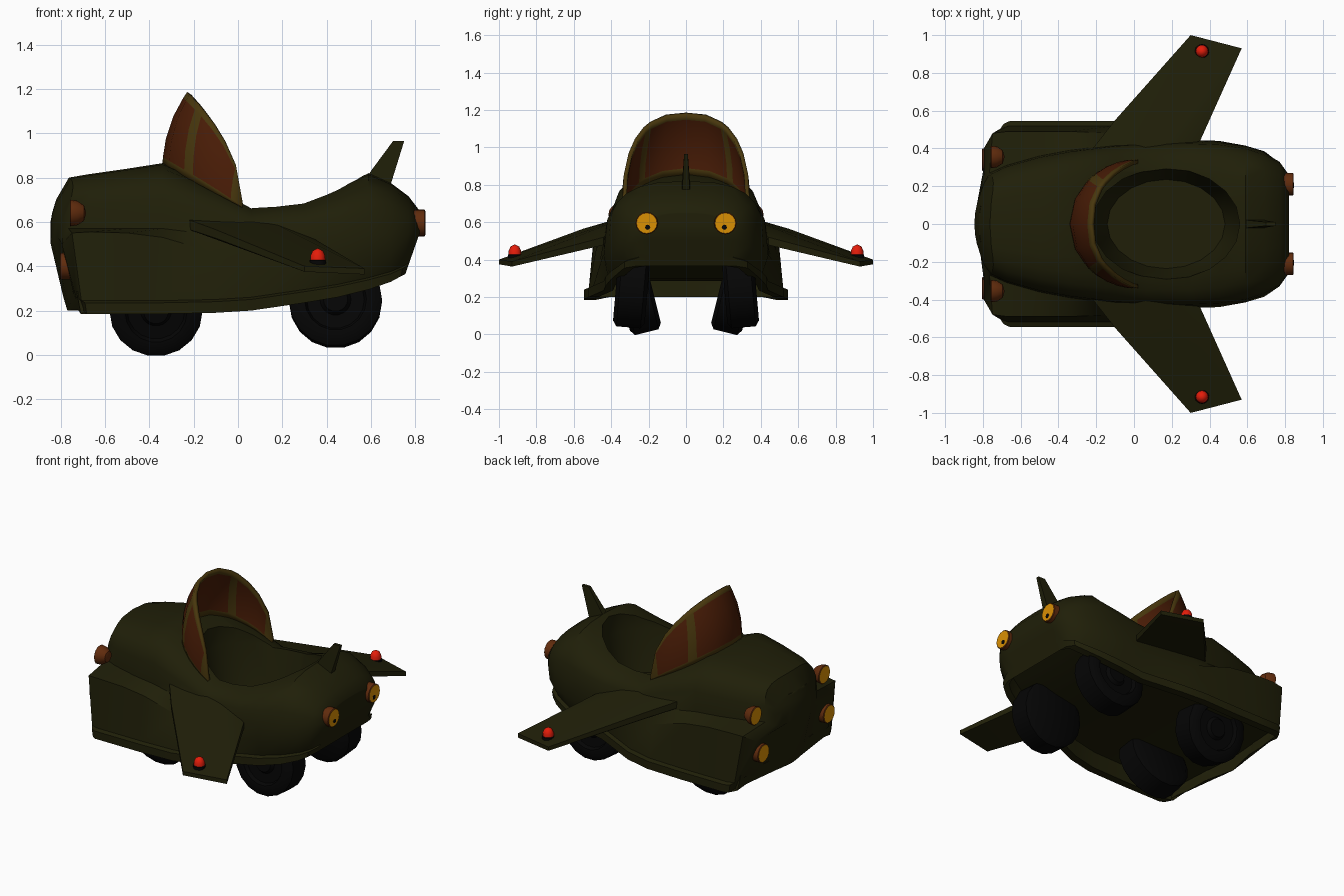
import bpy, bmesh, math
from mathutils import Vector, Matrix

cube = bpy.data.objects.get("Cube")
if cube:
    bpy.data.objects.remove(cube, do_unlink=True)


def material(name, r, g, b):
    m = bpy.data.materials.new(name)
    m.use_nodes = True
    m.diffuse_color = (r, g, b, 1)
    for node in m.node_tree.nodes:
        if node.type == 'BSDF_PRINCIPLED':
            node.inputs["Base Color"].default_value = (r, g, b, 1)
    return m


olive = material("dark olive paint", 0.014, 0.0135, 0.0025)
brass = material("brown frame", 0.065, 0.038, 0.004)
glass = material("rust glass", 0.068, 0.012, 0.002)
casing = material("rust lamp casing", 0.12, 0.025, 0.004)
amber = material("amber lens", 0.7, 0.28, 0.001)
red = material("red light", 0.78, 0.012, 0.003)
black = material("tyre black", 0.0015, 0.0015, 0.0015)


def smooth(mesh):
    """Smooth shading with sharp edges kept."""
    mesh.shade_smooth()
    mesh.set_sharp_from_angle(angle=math.radians(38))


def make(name, bm, mats):
    bmesh.ops.remove_doubles(bm, verts=bm.verts, dist=0.0005)
    bmesh.ops.recalc_face_normals(bm, faces=bm.faces)
    mesh = bpy.data.meshes.new(name)
    bm.to_mesh(mesh)
    bm.free()
    for m in mats:
        mesh.materials.append(m)
    smooth(mesh)
    ob = bpy.data.objects.new(name, mesh)
    bpy.context.collection.objects.link(ob)
    return ob


def lathe(name, profile, mats, slots, loc, axis=(0, 0, 1), seg=16, scale=(1, 1, 1)):
    """Turn a (radius, height) profile around an axis; slots gives one material per band."""
    bm = bmesh.new()
    rings = []
    for r, h in profile:
        ring = []
        for k in range(seg):
            a = 2 * math.pi * k / seg
            ring.append(bm.verts.new((r * math.cos(a), r * math.sin(a), h)))
        rings.append(ring)
    for i in range(len(rings) - 1):
        for k in range(seg):
            n = (k + 1) % seg
            f = bm.faces.new((rings[i][k], rings[i][n], rings[i + 1][n], rings[i + 1][k]))
            f.material_index = slots[i]
    turn = Vector(axis).to_track_quat('Z', 'Y').to_matrix().to_4x4()
    bm.transform(Matrix.Translation(loc) @ turn @ Matrix.Diagonal((*scale, 1)))
    return make(name, bm, mats)


def solid(name, points, mat):
    bm = bmesh.new()
    for p in points:
        bm.verts.new(p)
    bmesh.ops.convex_hull(bm, input=bm.verts)
    return make(name, bm, [mat])


def end_point(x, f, y, z):
    """Round the nose in plan and height (f > 0), or tuck the tail in below (f < 0)."""
    if f > 0:
        x += f * (min(1.2 * y * y, .05) + 5 * max(0, abs(y) - .4) ** 2)
        x += f * .3 * (max(0, .45 - z) + max(0, z - .62))
    else:
        x += f * .35 * max(0, .55 - z)
    return (x, y, z)


# Body: cross-sections lofted along x
# x, end shape, roundness, top z, shoulder y, shoulder z, fender y, fender z, base y, base z
stations = [
    (-.845, 1, .6, .70, .22, .53, .40, .50, .46, .20),
    (-.79, .5, .6, .80, .27, .57, .48, .55, .53, .185),
    (-.68, .1, .6, .815, .31, .57, .49, .555, .545, .185),
    (-.5, 0, .6, .84, .36, .57, .49, .55, .545, .185),
    (-.34, 0, .6, .865, .39, .57, .49, .53, .545, .185),
    (-.1, 0, .6, .76, .42, .54, .48, .46, .545, .19),
    (.06, 0, .6, .675, .43, .50, .46, .40, .52, .2),
    (.3, 0, .65, .70, .435, .52, .445, .42, .44, .235),
    (.45, 0, .7, .755, .43, .53, .44, .42, .43, .26),
    (.59, 0, .75, .82, .41, .54, .415, .44, .40, .295),
    (.69, 0, .75, .775, .375, .55, .385, .45, .36, .33),
    (.77, -.5, .75, .715, .33, .55, .335, .47, .33, .355),
    (.82, -1, .75, .65, .26, .55, .27, .5, .27, .365),
]
bm = bmesh.new()
rings = []
for i, (x, end, p, zt, ws, zs, wf, zf, wb, zb) in enumerate(stations):
    half = []
    for k in range(7):
        a = math.pi / 12 * k
        half.append((ws * math.sin(a) ** p, zs + (zt - zs) * max(0, math.cos(a)) ** p))
    half[0] = (0, zt)
    lip = min(.05, (zf - zb) * .3)
    depth = .002 if i in (0, len(stations) - 1) else .1
    half += [(wf, zf), (wb - .025, zb + lip + .01), (wb, zb + lip), (wb, zb),
             (wb - .05, zb), (wb - .06, zb + depth), (0, zb + depth)]
    loop = half + [(-y, z) for y, z in half[-2:0:-1]]
    rings.append([bm.verts.new(end_point(x, end, y, z)) for y, z in loop])
count = len(rings[0])
for a, b in zip(rings, rings[1:]):
    for k in range(count):
        n = (k + 1) % count
        bm.faces.new((a[k], a[n], b[n], b[k]))

# Nose and tail faces, curved across the width
for ring, station in ((rings[0], stations[0]), (rings[-1], stations[-1])):
    rows = []
    for k in range(count // 2 + 1):
        co = ring[k].co
        rows.append([bm.verts.new(end_point(station[0], station[1], co.y * c / 4, co.z))
                     for c in range(-4, 5)])
    for a, b in zip(rows, rows[1:]):
        for c in range(8):
            bm.faces.new((a[c], a[c + 1], b[c + 1], b[c]))
body = make("body", bm, [olive])

# Cockpit opening cut into the body
cutter = lathe("cockpit_cutter", [(0, .42), (.8, .42), (1, .68), (1, 1.3), (0, 1.3)],
               [olive], [0] * 4, (.17, 0, 0), seg=20, scale=(.39, .295, 1))
cutter.hide_render = True
cut = body.modifiers.new("cockpit", 'BOOLEAN')
cut.operation = 'DIFFERENCE'
cut.solver = 'EXACT'
cut.object = cutter
bpy.context.view_layer.objects.active = body
bpy.ops.object.modifier_apply(modifier=cut.name)
bpy.data.objects.remove(cutter, do_unlink=True)
smooth(body.data)


# Windshield: curved shell, panes inside a frame
def shield_point(u, v):
    u += .68 * u * (1 - abs(u)) * (.5 - v)
    a = u * math.pi / 2
    c, s = max(0, math.cos(a)), math.sin(a)
    base = Vector((.02 - .35 * c, .33 * s, .665 + .19 * c))
    h = c ** .78
    rim = Vector((.02 - .24 * h * h, math.copysign(.33 * abs(s) ** .78, s), .68 + .5 * h))
    bulge = Vector((-c, s, .3)) * (.1 * v * (1 - v) * c)
    return base.lerp(rim, v) + bulge


half_u = [0, .2, .4, .49, .62, .74, .87, 1]
us = [-u for u in half_u[:0:-1]] + half_u
vs = [0, .1, .35, .65, .91, 1]
bm = bmesh.new()
grid = [[bm.verts.new(shield_point(u, v)) for v in vs] for u in us]
for i in range(len(us) - 1):
    mid = abs(us[i] + us[i + 1]) / 2
    for j in range(len(vs) - 1):
        f = bm.faces.new((grid[i][j], grid[i + 1][j], grid[i + 1][j + 1], grid[i][j + 1]))
        edge = j in (0, len(vs) - 2) or .4 < mid < .49 or mid > .87
        f.material_index = 0 if edge else 1
shield = make("windshield", bm, [brass, glass])
thick = shield.modifiers.new("thickness", 'SOLIDIFY')
thick.thickness = .022
thick.offset = 0

# Tail fin
solid("tail_fin", [(x, s * t, z) for s in (-1, 1) for x, z, t in
                   ((.57, .78, .022), (.6, .83, .02), (.7, .965, .01),
                    (.75, .965, .01), (.68, .74, .022))], olive)

cylinder_lamp = [(0, -.05), (.06, -.05), (.06, 0), (.055, .004), (0, .004)]
dome_lamp = [(0, -.07), (.035, -.06), (.055, -.03), (.06, 0), (.055, .004), (0, .004)]
bulb = [(0, 0), (.014, 0), (.014, .003), (0, .003)]
tyre = [(0, -.085), (.18, -.085), (.21, -.065), (.21, .065), (.18, .085), (.14, .085),
        (.13, .06), (.07, .06), (.055, .08), (0, .08)]
beacon = [(0, -.02), (.038, -.02), (.038, -.003), (.034, 0), (.033, .02), (.023, .042), (0, .054)]
wing = [(-.25, .36, .62), (-.1, .55, .565), (.3, 1, .4), (.57, .93, .39),
        (.35, .44, .52), (.13, .36, .61)]

for side, word in ((1, "left"), (-1, "right")):
    # Wing, sloping down to the tip
    solid("wing_" + word, [(x, side * y, z - t) for x, y, z in wing
                           for t in (0, .025 + (1 - y) * .03)], olive)
    lathe("wing_light_" + word, beacon, [black, red], [0, 0, 0, 1, 1, 1],
          (.36, side * .915, .428), seg=12)
    # Lamps
    lathe("rear_lamp_" + word, cylinder_lamp, [casing, amber], [0, 0, 0, 1],
          (.841, side * .21, .595), (1, 0, 0))
    lathe("rear_bulb_" + word, bulb, [black], [0] * 3,
          (.844, side * .205, .573), (1, 0, 0), seg=8)
    lathe("lower_headlamp_" + word, cylinder_lamp, [casing, amber], [0, 0, 0, 1],
          (-.80, side * .34, .40), (-1, 0, 0))
    lathe("upper_headlamp_" + word, dome_lamp, [casing, amber], [0, 0, 0, 0, 1],
          (-.755, side * .355, .64), (-1, 0, 0))
    # Wheels with opposite camber front and back
    for end, x, y, z, tilt in (("front", -.37, .26, .213, 14), ("rear", .44, .29, .244, -5)):
        a = math.radians(tilt)
        lathe(end + "_wheel_" + word, tyre, [black], [0] * 9,
              (x, side * y, z), (0, side * math.cos(a), -math.sin(a)), seg=18)
